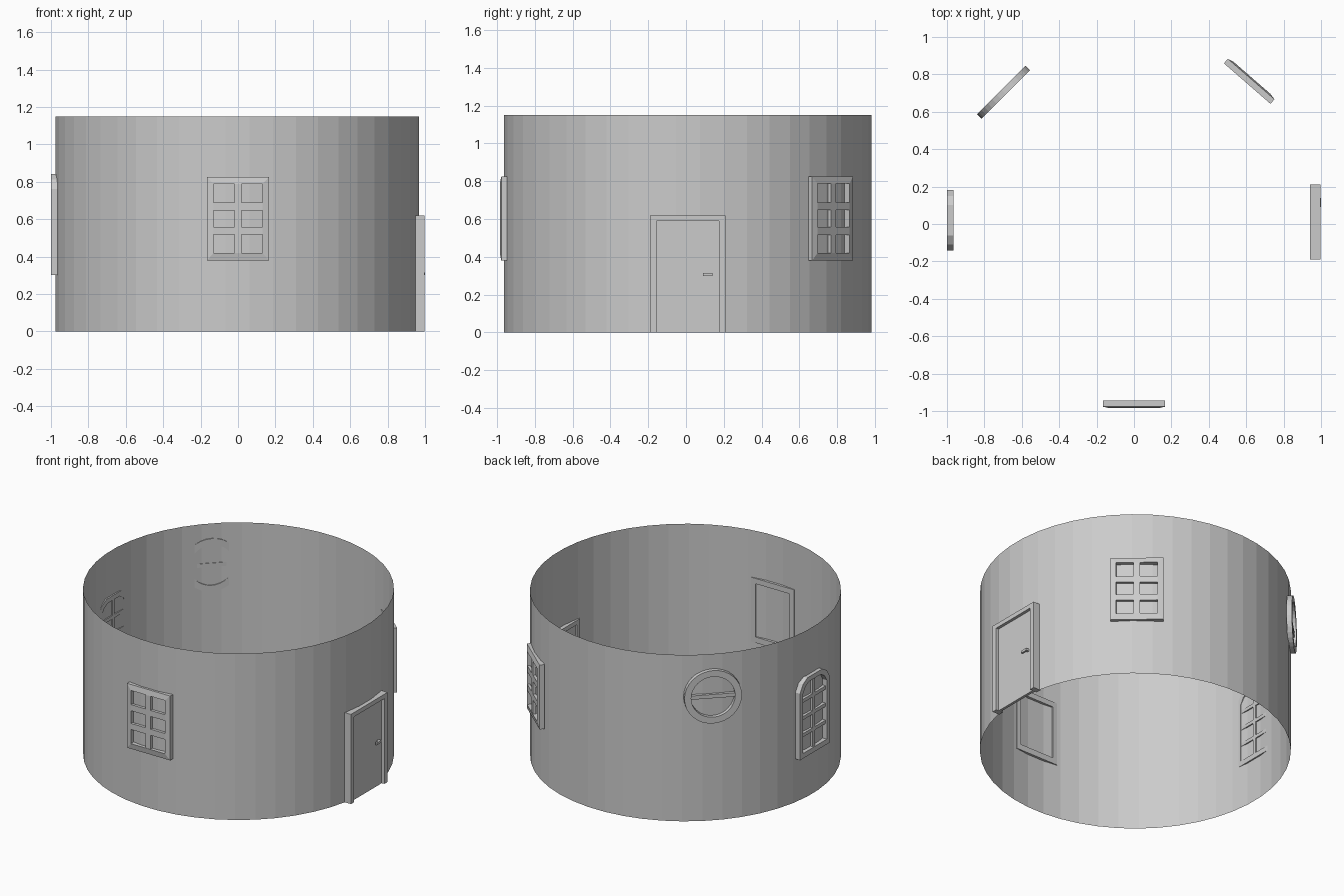
import bpy, bmesh
from math import cos, sin, pi, radians

if "Cube" in bpy.data.objects:
    bpy.data.objects.remove(bpy.data.objects["Cube"])

CX, CY, R, H = -0.003, 0.01, 0.974, 1.15


def finish(name, bm):
    bmesh.ops.recalc_face_normals(bm, faces=bm.faces)
    me = bpy.data.meshes.new(name)
    bm.to_mesh(me)
    bm.free()
    ob = bpy.data.objects.new(name, me)
    bpy.context.collection.objects.link(ob)
    return ob


def placer(az):
    """Maps (u along the wall, w outward, z up) to world space at an azimuth."""
    a = radians(az)
    return lambda u, w, z: (CX + w * cos(a) - u * sin(a), CY + w * sin(a) + u * cos(a), z)


def add_box(bm, P, u0, u1, w0, w1, z0, z1):
    v = [bm.verts.new(P(u, w, z)) for u in (u0, u1) for w in (w0, w1) for z in (z0, z1)]
    for f in ((0, 1, 3, 2), (4, 6, 7, 5), (0, 4, 5, 1), (2, 3, 7, 6), (0, 2, 6, 4), (1, 5, 7, 3)):
        bm.faces.new([v[i] for i in f])


def add_ring(bm, P, outer, inner, w0, w1, drop=0.0):
    """Closed frame between two outlines; drop lowers the outer front edge."""
    loops = [[bm.verts.new(P(u, w, z)) for u, z in pts] for pts, w in
             ((outer, w0), (outer, w1 - drop), (inner, w1), (inner, w0))]
    n = len(outer)
    for k in range(4):
        a, b = loops[k], loops[(k + 1) % 4]
        for i in range(n):
            j = (i + 1) % n
            bm.faces.new((a[i], a[j], b[j], b[i]))


def rect(u0, u1, z0, z1):
    return [(u0, z0), (u1, z0), (u1, z1), (u0, z1)]


def sash_window(name, az, u, w):
    P = placer(az)
    bm = bmesh.new()
    add_ring(bm, P, rect(u - .165, u + .165, .38, .825), rect(u - .13, u + .13, .42, .788),
             w - .02, w + .02, .008)
    add_box(bm, P, u - .02, u + .02, w - .001, w + .018, .42, .788)
    for z in (.538, .668):
        add_box(bm, P, u - .13, u + .13, w - .001, w + .018, z - .021, z + .021)
    finish(name, bm)


# round wall, open at top and bottom
bm = bmesh.new()
N = 48
rows = []
for z in (0, H):
    rows.append([bm.verts.new((CX + R * cos(2 * pi * (i + .5) / N),
                               CY + R * sin(2 * pi * (i + .5) / N), z)) for i in range(N)])
for i in range(N):
    j = (i + 1) % N
    bm.faces.new((rows[0][i], rows[0][j], rows[1][j], rows[1][i]))
finish("wall", bm)

# two six-pane windows
sash_window("front_window", -90, .003, .975)
sash_window("back_window", 49, .027, .978)

# door: three-sided frame, panel, handle
P = placer(0)
bm = bmesh.new()
prof = [(-.2, 0), (-.2, .62), (.2, .62), (.2, 0), (.165, 0), (.165, .59), (-.165, .59), (-.165, 0)]
back = [bm.verts.new(P(u, .945, z)) for u, z in prof]
front = [bm.verts.new(P(u, 1.0, z)) for u, z in prof]
bm.faces.new(back)
bm.faces.new(front)
for i in range(8):
    j = (i + 1) % 8
    bm.faces.new((back[i], back[j], front[j], front[i]))
finish("door_frame", bm)
bm = bmesh.new()
add_box(bm, P, -.165, .165, .962, .98, 0, .59)
finish("door_panel", bm)
bm = bmesh.new()
add_box(bm, P, .08, .13, .99, 1.002, .3, .316)
add_box(bm, P, .115, .13, .978, .992, .3, .316)
finish("door_handle", bm)

# arched window on the left with lattice bars
P = placer(180)


def arch(hw, z0, z1, c):
    right = [(hw, z0), (hw, z1 - c), (hw - c * .4, z1 - c * .35), (hw - c, z1)]
    return [(u - .01, z) for u, z in right + [(-u, z) for u, z in reversed(right)]]


bm = bmesh.new()
add_ring(bm, P, arch(.162, .30, .84, .08), arch(.13, .335, .808, .065), .962, .997)
add_box(bm, P, -.022, .002, .964, .988, .335, .808)
for z in (.453, .571, .69):
    add_box(bm, P, -.14, .12, .964, .988, z - .012, z + .012)
finish("arched_window", bm)

# round window with one cross bar
P = placer(135)


def circle(r, n=32):
    return [(r * cos(2 * pi * i / n), .865 + r * sin(2 * pi * i / n)) for i in range(n)]


bm = bmesh.new()
add_ring(bm, P, circle(.183), circle(.14), .966, 1.0)
add_box(bm, P, -.14, .14, .968, .99, .852, .878)
finish("round_window", bm)
